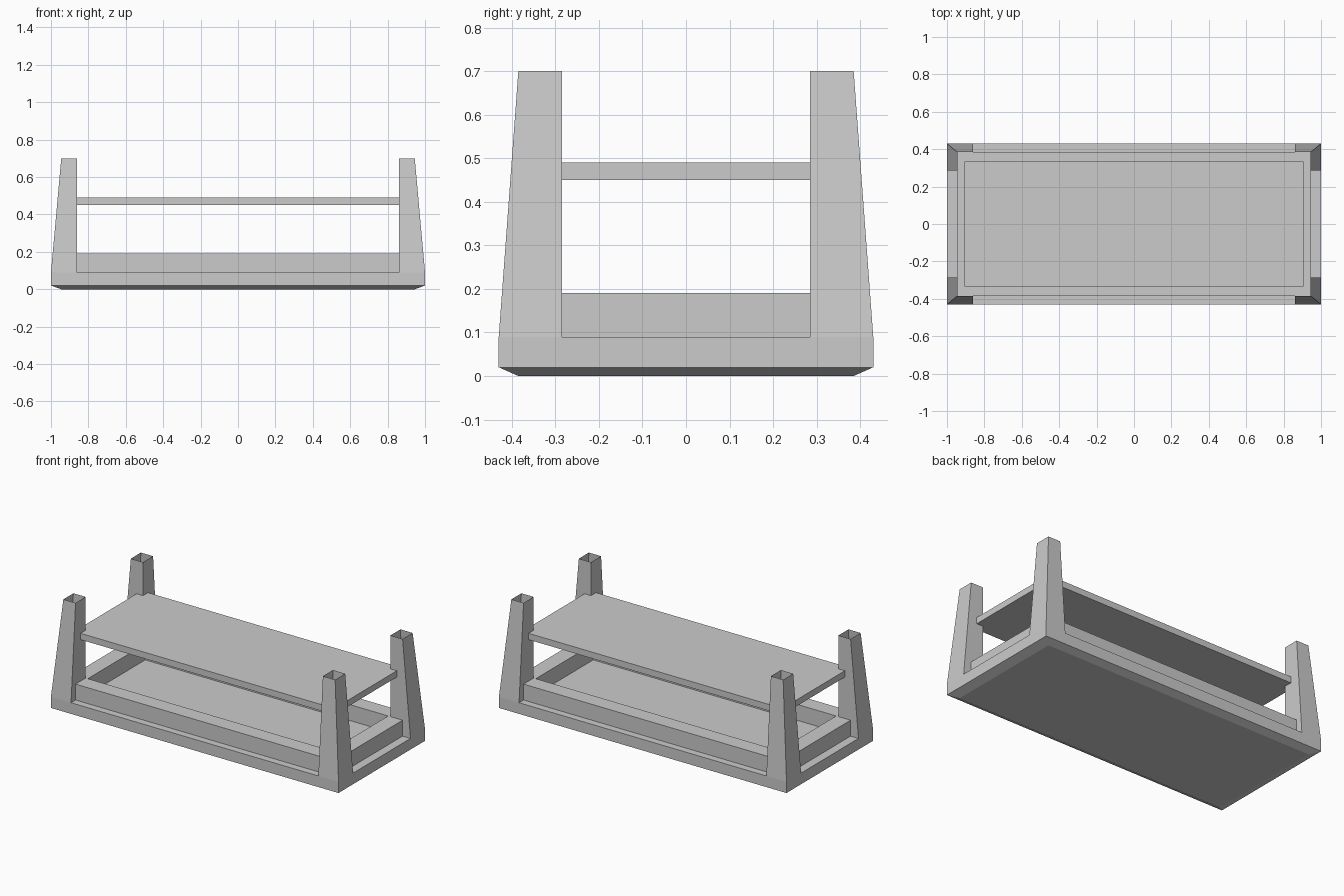
import bpy, bmesh

cube = bpy.data.objects.get("Cube")
if cube:
    bpy.data.objects.remove(cube, do_unlink=True)

grey = bpy.data.materials.new("plain grey")
grey.use_nodes = True
GREY = (0.6, 0.6, 0.6, 1.0)
grey.diffuse_color = GREY
grey.node_tree.nodes["Principled BSDF"].inputs["Base Color"].default_value = GREY


def loft(name, rects, bottom=True, top=True, loop=False):
    """Join rectangles (x0, x1, y0, y1, z) in order, with optional end caps."""
    bm = bmesh.new()
    rings = [[bm.verts.new(c) for c in ((x0, y0, z), (x1, y0, z), (x1, y1, z), (x0, y1, z))]
             for x0, x1, y0, y1, z in rects]
    pairs = list(zip(rings, rings[1:]))
    if loop:
        pairs.append((rings[-1], rings[0]))
    for a, b in pairs:
        for i in range(4):
            j = (i + 1) % 4
            bm.faces.new((a[i], a[j], b[j], b[i]))
    if bottom and not loop:
        bm.faces.new(rings[0][::-1])
    if top and not loop:
        bm.faces.new(rings[-1])
    mesh = bpy.data.meshes.new(name)
    bm.to_mesh(mesh)
    bm.free()
    mesh.materials.append(grey)
    obj = bpy.data.objects.new(name, mesh)
    bpy.context.collection.objects.link(obj)
    return obj


def centred(x, y, z):
    return (-x, x, -y, y, z)


# Base slab with a chamfered underside
loft("base", [centred(0.945, 0.385, 0), centred(1, 0.43, 0.02), centred(1, 0.43, 0.09)])

# Raised frame around the sunken floor
loft("raised_frame", [centred(0.945, 0.385, 0.09), centred(0.945, 0.385, 0.19),
                      centred(0.845, 0.285, 0.19), centred(0.845, 0.285, 0.09)], loop=True)

# Shelf, its corners held inside the posts
loft("shelf", [centred(0.905, 0.335, 0.45), centred(0.905, 0.335, 0.49)])


# Tapered corner posts, hollow and open at the top
def span(sign, inner, outer):
    return sorted((sign * inner, sign * outer))


for sx, side in ((-1, "right"), (1, "left")):
    for sy, end in ((-1, "front"), (1, "back")):
        loft(f"{end}_{side}_post",
             [(*span(sx, 0.86, 1.0), *span(sy, 0.285, 0.43), 0.09),
              (*span(sx, 0.86, 0.945), *span(sy, 0.285, 0.385), 0.7)],
             bottom=False, top=False)
